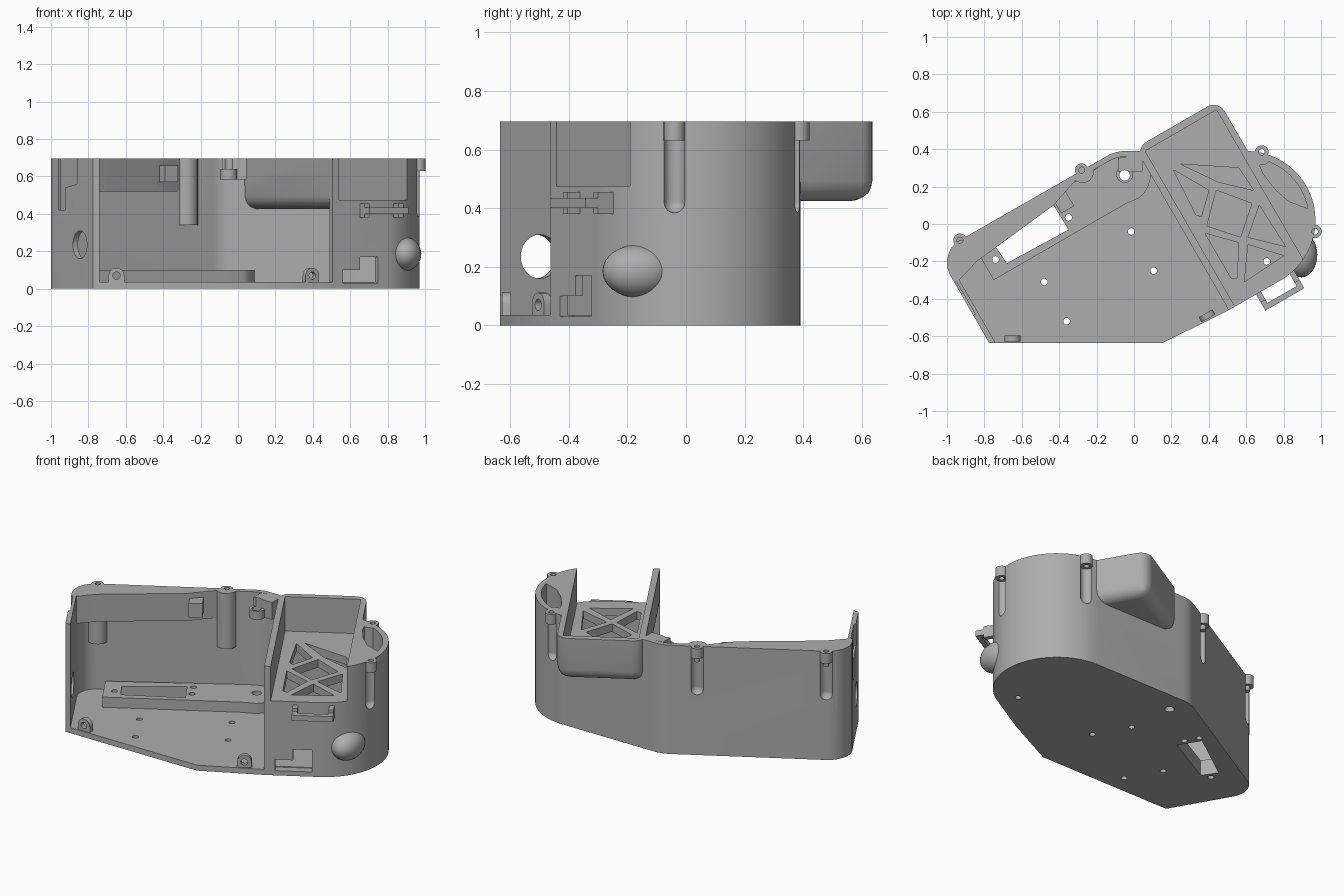
import bpy, bmesh, math
from mathutils import Vector, Matrix

old = bpy.data.objects.get("Cube")
if old:
    bpy.data.objects.remove(old, do_unlink=True)

H = 0.695                                   # overall height
U = Vector((math.cos(math.pi / 6), 0.5, 0))  # along the slanted walls
V = Vector((0.5, -U.x, 0))                   # across them
Z = Vector((0, 0, 1))

grey = bpy.data.materials.new("grey_plastic")
grey.use_nodes = True
tone = (0.42, 0.42, 0.42, 1)
grey.diffuse_color = tone
grey.node_tree.nodes["Principled BSDF"].inputs["Base Color"].default_value = tone


def frame(origin, x, y):
    m = Matrix((x, y, x.cross(y))).transposed().to_4x4()
    m.translation = origin
    return m


def finish(name, bm, m=None):
    bmesh.ops.recalc_face_normals(bm, faces=bm.faces)
    if m:
        bm.transform(m)
    me = bpy.data.meshes.new(name)
    bm.to_mesh(me)
    bm.free()
    me.materials.append(grey)
    ob = bpy.data.objects.new(name, me)
    bpy.context.collection.objects.link(ob)
    return ob


def prism(name, pts, z0, z1, m=None, bevel=None, r=0.07):
    bm = bmesh.new()
    base = bm.faces.new([bm.verts.new((p[0], p[1], z0)) for p in pts])
    new = bmesh.ops.extrude_face_region(bm, geom=[base])["geom"]
    for v in new:
        if isinstance(v, bmesh.types.BMVert):
            v.co.z = z1
    if bevel:
        es = [e for e in bm.edges if bevel(e.verts[0].co, e.verts[1].co)]
        bmesh.ops.bevel(bm, geom=es, offset=r, segments=6, profile=0.5, affect='EDGES')
    return finish(name, bm, m)


def arc(c, r, a0, a1, n=12):
    return [(c[0] + r * math.cos(math.radians(a0 + (a1 - a0) * i / n)),
             c[1] + r * math.sin(math.radians(a0 + (a1 - a0) * i / n))) for i in range(n + 1)]


def disc(name, c, r, z0, z1, m=None):
    return prism(name, arc(c, r, 0, 345, 23), z0, z1, m)


def ball(name, c, scale):
    bm = bmesh.new()
    bmesh.ops.create_uvsphere(bm, u_segments=32, v_segments=16, radius=1)
    return finish(name, bm, Matrix.Translation(c) @ Matrix.Diagonal((*scale, 1)))


def combine(target, tool, op):
    mod = target.modifiers.new(op.lower(), 'BOOLEAN')
    mod.operation, mod.solver, mod.object = op, 'EXACT', tool
    bpy.context.view_layer.objects.active = target
    bpy.ops.object.modifier_apply(modifier=mod.name)
    bpy.data.objects.remove(tool, do_unlink=True)


def add(tool):
    combine(housing, tool, 'UNION')


def cut(tool):
    combine(housing, tool, 'DIFFERENCE')


# Shell: outer outline minus an inner outline that runs out through the open front
END, R = (0.6, 0.02), 0.37
LEFT = Vector((-0.775, -0.635, 0))
TRAY = Vector((0.06, 0.39, 0))


def wall_path(t):
    return [(LEFT + U * t)[:2]] + arc((-0.86, -0.207), 0.14 - t, 210, 120) \
        + arc((-0.046, 0.19), 0.2 - t, 120, 90, 6) + arc(END, R - t, 90, -60, 36)


def tray_xy(a, b):
    return (TRAY + U * a + V * b)[:2]


housing = prism("housing", wall_path(0) + [tray_xy(-0.04, 0.96), (0.155, -0.635)], 0, H)
cut(prism("cavity", wall_path(0.03) + [tray_xy(-0.04, 0.93), tray_xy(-0.04, 1.3), (0.3, -1.2),
          (LEFT + U * 0.03 + V * 0.5)[:2]], 0.035, 1))

# Raised ledge along the back of the floor
add(prism("ledge", [(-0.86, -0.11), (-0.75, -0.3), (-0.05, 0.105)]
          + arc((-0.08, 0.27), 0.17, -50, 10, 8) + [(0.08, 0.37), (-0.09, 0.365)], 0.02, 0.1))
# Thick upper rim along the back wall
add(prism("rim", [(-0.975, -0.24), (-0.94, -0.305), (-0.84, -0.2), (-0.43, 0.1), (-0.28, 0.27)]
          + arc((-0.86, -0.207), 0.13, 120, 195, 8), 0.52, H))
# Rounded end block
add(prism("end_block", arc(END, R - 0.01, -58, 100, 24), 0.44, H))
# Overhanging tray with rounded underside
tray_frame = frame(TRAY, U, -V)
add(prism("tray", [(-0.038, -0.95), (0.3, -0.95), (0.475, -0.86), (0.475, 0.04), (-0.038, 0.04)],
          0.425, H, tray_frame,
          lambda p, q: p.z + q.z < 0.9 or (abs(p.z - q.z) > 0.1 and p.y > 0)))
cut(prism("tray_hollow", [(0, 0), (0.44, 0), (0.44, -1.2), (0, -1.2)], 0.475, 1, tray_frame))
cut(prism("end_pocket", arc(END, R - 0.035, 80, 11, 14)
          + [(0.83, 0.12), (0.76, 0.18), (0.69, 0.27)], 0.3, 1))

# Lattice openings in the tray floor
for hole in ([(0.25, 0.32), (0.56, 0.3), (0.64, 0.18), (0.45, 0.225)],
             [(0.21, 0.29), (0.4, 0.18), (0.36, 0.04), (0.33, 0.05)],
             [(0.44, 0.18), (0.63, 0.11), (0.57, -0.07), (0.39, -0.01)],
             [(0.67, 0.1), (0.81, -0.12), (0.61, -0.07)],
             [(0.38, -0.05), (0.56, -0.1), (0.55, -0.29), (0.52, -0.29)],
             [(0.61, -0.11), (0.8, -0.17), (0.59, -0.31)]):
    cut(prism("lattice_hole", hole, 0.35, 0.55))

# Screw tabs: inner column, outer recess, tab and hole
back_n = -V
for c, n in (((-0.93, -0.087), U.cross(-Z) * -1), ((-0.28, 0.288), back_n),
             ((0.683, 0.385), Vector((0.22, 0.975, 0))), ((0.967, -0.04), Vector((0.99, -0.16, 0)))):
    if n.dot(back_n) < 0 and c[0] < 0:
        n = back_n
    ang = math.degrees(math.atan2(n.y, n.x))
    p = (c[0] - n.x * 0.01, c[1] - n.y * 0.01)
    add(prism("column", arc(p, 0.06, ang + 90, ang + 270), 0.34, H))
    cut(disc("recess", c, 0.036, 0.42, 0.63))
    cut(ball("recess_end", (*c, 0.42), (0.036, 0.036, 0.036)))
    add(disc("tab", c, 0.036, 0.63, H))
    cut(disc("tab_hole", c, 0.016, 0.6, 1))

# Inner blocks on the back wall
add(prism("hook_block", [(-0.085, 0.28), (0.045, 0.28), (0.045, 0.375), (-0.085, 0.352)], 0.585, H))
add(disc("hook_ring", (-0.05, 0.265), 0.045, 0.585, 0.64))
cut(disc("hook_hole", (-0.05, 0.26), 0.028, -0.1, 1))
add(prism("small_block", [(-0.04, -0.05), (0.04, -0.05), (0.04, 0.09), (-0.04, 0.09)], 0.57, 0.66,
          frame(Vector((-0.38, 0.12, 0)), U, -V)))

# Front fixing lugs on the floor edge
for x, y, ax in ((-0.65, -0.632, Vector((1, 0, 0))), (0.4, -0.508, U)):
    m = frame(Vector((x, y, 0)), ax, Z)
    add(prism("lug", arc((0, 0.07), 0.042, 0, 180) + [(-0.042, 0.02), (0.042, 0.02)], -0.035, -0.004, m))
    cut(disc("lug_hole", (0, 0.07), 0.02, -0.1, 0.05, m))

# Floor opening and drilled holes
cut(prism("floor_opening", [(-0.74, -0.12), (-0.43, 0.1), (-0.35, -0.03), (-0.68, -0.21)], -0.1, 0.3))
for c in ((-0.48, -0.31), (-0.36, -0.52), (0.105, -0.25), (-0.015, -0.04), (0.71, -0.2),
          (-0.74, -0.19), (-0.35, 0.035), (-0.395, 0.115)):
    cut(disc("drilled_hole", c, 0.018, -0.1, 0.3))

# Round hole and shallow pocket in the left wall
side = frame(LEFT, V, Z)
cut(disc("side_hole", (-0.14, 0.235), 0.075, -0.1, 0.1, side))
cut(prism("side_pocket", [(-0.37, 0.8), (-0.37, 0.42), (-0.3, 0.42), (-0.3, 0.54),
                          (-0.17, 0.56), (-0.17, 0.8)], -0.012, 0.1, side))
# L-shaped window in the front wall
front = frame(Vector((*tray_xy(-0.04, 0.96), 0)), U, Z)
cut(prism("front_window", [(0.065, 0.03), (0.28, 0.03), (0.28, 0.17), (0.17, 0.17),
                           (0.17, 0.1), (0.065, 0.1)], -0.05, 0.1, front))

# Loop bracket on the front wall
parts = [housing]
loop = frame(Vector((*tray_xy(0.13, 0.94), 0)), U, -V)
parts.append(prism("loop_bracket", [(0, 0), (0, -0.12), (0.24, -0.12), (0.24, 0), (0.21, 0.03),
                                    (0.21, -0.09), (0.03, -0.09), (0.03, 0.0)], 0.4, 0.435, loop))
for a in (0, 0.21):
    parts.append(prism("loop_flange", [(a, -0.07), (a + 0.03, -0.07), (a + 0.03, 0.03), (a, 0.03)],
                       0.38, 0.455, loop))
# Oval bump on the rounded end
parts.append(ball("oval_bump", (0.895, -0.165, 0.185), (0.085, 0.12, 0.09)))

for ob in parts:
    bpy.ops.object.select_all(action='DESELECT')
    ob.select_set(True)
    bpy.context.view_layer.objects.active = ob
    bpy.ops.object.shade_smooth_by_angle(angle=math.radians(30))
